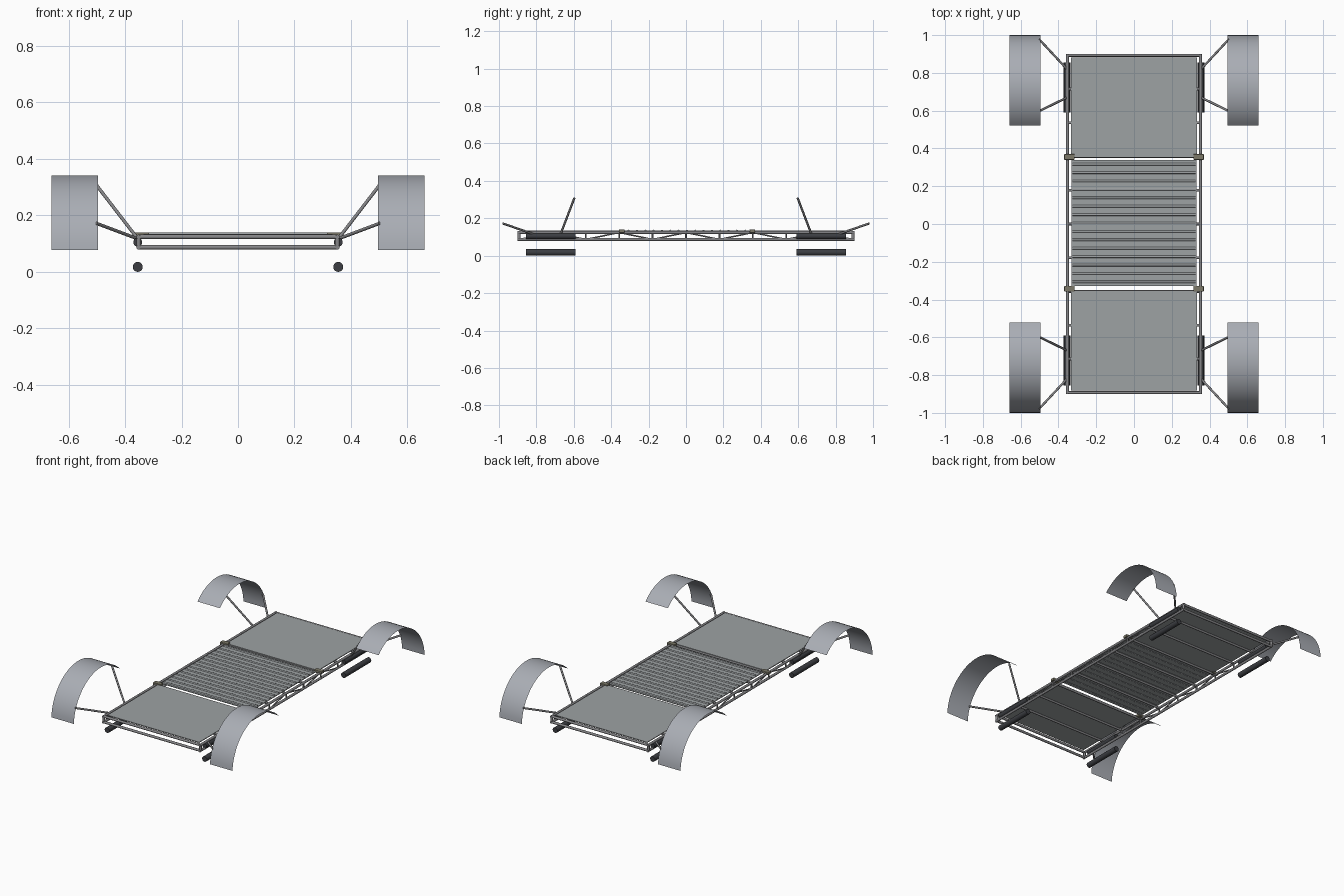
import bpy
import bmesh
import math
from mathutils import Vector, Matrix

if "Cube" in bpy.data.objects:
    bpy.data.objects.remove(bpy.data.objects["Cube"])


def material(name, color):
    mat = bpy.data.materials.new(name)
    mat.use_nodes = True
    mat.diffuse_color = (*color, 1)
    mat.node_tree.nodes["Principled BSDF"].inputs["Base Color"].default_value = (*color, 1)
    return mat


STEEL = material("frame grey", (0.24, 0.24, 0.25))
DECK = material("deck grey", (0.34, 0.36, 0.37))
SHEET = material("fender grey", (0.40, 0.42, 0.46))
DARK = material("dark rubber", (0.045, 0.048, 0.055))
CLAMP = material("clamp tan grey", (0.20, 0.19, 0.14))


def finish(name, bm, mat, smooth=True):
    mesh = bpy.data.meshes.new(name)
    bm.to_mesh(mesh)
    bm.free()
    mesh.materials.append(mat)
    obj = bpy.data.objects.new(name, mesh)
    bpy.context.collection.objects.link(obj)
    if smooth:
        bpy.ops.object.select_all(action="DESELECT")
        bpy.context.view_layer.objects.active = obj
        obj.select_set(True)
        bpy.ops.object.shade_smooth_by_angle(angle=math.radians(40))
    return obj


def add_tube(bm, start, end, radius, sides=12):
    a, b = Vector(start), Vector(end)
    turn = (b - a).to_track_quat("Z", "Y").to_matrix().to_4x4()
    bmesh.ops.create_cone(bm, cap_ends=True, segments=sides, radius1=radius, radius2=radius,
                          depth=(b - a).length, matrix=Matrix.Translation((a + b) / 2) @ turn)


def add_box(bm, center, size):
    place = Matrix.Translation(center) @ Matrix.Diagonal((*size, 1))
    bmesh.ops.create_cube(bm, size=1, matrix=place)


SIDES = (-1, 1)
RAIL_X, TOP_Z, LOW_Z, END_Y = 0.352, 0.124, 0.087, 0.893
BAY = END_Y / 5
TUBE = 0.008

# Rectangular upper and lower rail loops with corner posts
bm = bmesh.new()
for z in (TOP_Z, LOW_Z):
    for s in SIDES:
        add_tube(bm, (s * RAIL_X, -END_Y - TUBE, z), (s * RAIL_X, END_Y + TUBE, z), TUBE)
        add_tube(bm, (-RAIL_X, s * END_Y, z), (RAIL_X, s * END_Y, z), TUBE)
for sx in SIDES:
    for sy in SIDES:
        add_tube(bm, (sx * RAIL_X, sy * END_Y, LOW_Z), (sx * RAIL_X, sy * END_Y, TOP_Z), TUBE)
finish("frame_rails", bm, STEEL)

# Side trusses: uprights and alternating diagonals in each bay
bm = bmesh.new()
for s in SIDES:
    x = s * RAIL_X
    for k in range(-4, 5):
        add_tube(bm, (x, k * BAY, LOW_Z), (x, k * BAY, TOP_Z), 0.005, 8)
    for k in range(-5, 5):
        za, zb = (LOW_Z, TOP_Z) if k % 2 else (TOP_Z, LOW_Z)
        add_tube(bm, (x, k * BAY, za), (x, (k + 1) * BAY, zb), 0.004, 8)
finish("side_trusses", bm, STEEL)

# Cross members under the deck
bm = bmesh.new()
for k in range(-4, 5):
    add_tube(bm, (-RAIL_X, k * BAY, TOP_Z - 0.001), (RAIL_X, k * BAY, TOP_Z - 0.001), 0.007)
finish("cross_members", bm, STEEL)

# Flat deck panels at front and back
for name, s in (("front_panel", -1), ("back_panel", 1)):
    bm = bmesh.new()
    add_box(bm, (0, s * 0.618, 0.131), (0.668, 0.527, 0.005))
    finish(name, bm, DECK, smooth=False)

# Ribbed middle deck
bm = bmesh.new()
add_box(bm, (0, 0.005, 0.131), (0.664, 0.665, 0.005))
finish("middle_panel", bm, DECK, smooth=False)
bm = bmesh.new()
for i in range(15):
    y = 0.005 + (i - 7) * 0.0445
    add_tube(bm, (-0.325, y, 0.1325), (0.325, y, 0.1325), 0.0065, 10)
finish("deck_ribs", bm, DECK)

# Clamps where the deck sections meet
bm = bmesh.new()
for sx in SIDES:
    for y in (-0.343, 0.355):
        add_box(bm, (sx * 0.342, y, 0.131), (0.055, 0.03, 0.018))
clamps = finish("deck_clamps", bm, CLAMP, smooth=False)
bevel = clamps.modifiers.new("soft edges", "BEVEL")
bevel.width = 0.003
bevel.segments = 2

# Dark cylinders: one between the rails and one below, at each corner
for name, z, radius in (("upper_cylinders", 0.105, 0.0155), ("lower_cylinders", 0.0175, 0.0175)):
    bm = bmesh.new()
    for sx in SIDES:
        for sy in SIDES:
            add_tube(bm, (sx * 0.355, sy * 0.59, z), (sx * 0.355, sy * 0.855, z), radius, 20)
    finish(name, bm, DARK)

# Thin curved fenders and their struts
ARC_Y, ARC_Z, ARC_R, STEPS = 0.72, 0.062, 0.28, 24
for ny, sy in (("front", -1), ("back", 1)):
    for nx, sx in (("right", -1), ("left", 1)):
        bm = bmesh.new()
        rows = []
        for i in range(STEPS + 1):
            a = math.radians(3 + (135.5 - 3) * i / STEPS)
            y, z = sy * (ARC_Y + ARC_R * math.cos(a)), ARC_Z + ARC_R * math.sin(a)
            rows.append([bm.verts.new((sx * x, y, z)) for x in (0.496, 0.66)])
        for (a, b), (c, d) in zip(rows, rows[1:]):
            bm.faces.new((a, b, d, c) if sx * sy > 0 else (a, c, d, b))
        finish(f"{ny}_{nx}_fender", bm, SHEET)

        bm = bmesh.new()
        add_tube(bm, (sx * 0.355, sy * 0.82, 0.117), (sx * 0.502, sy * 0.978, 0.172), 0.006)
        add_tube(bm, (sx * 0.355, sy * 0.67, 0.117), (sx * 0.502, sy * 0.597, 0.308), 0.006)
        finish(f"{ny}_{nx}_struts", bm, STEEL)
